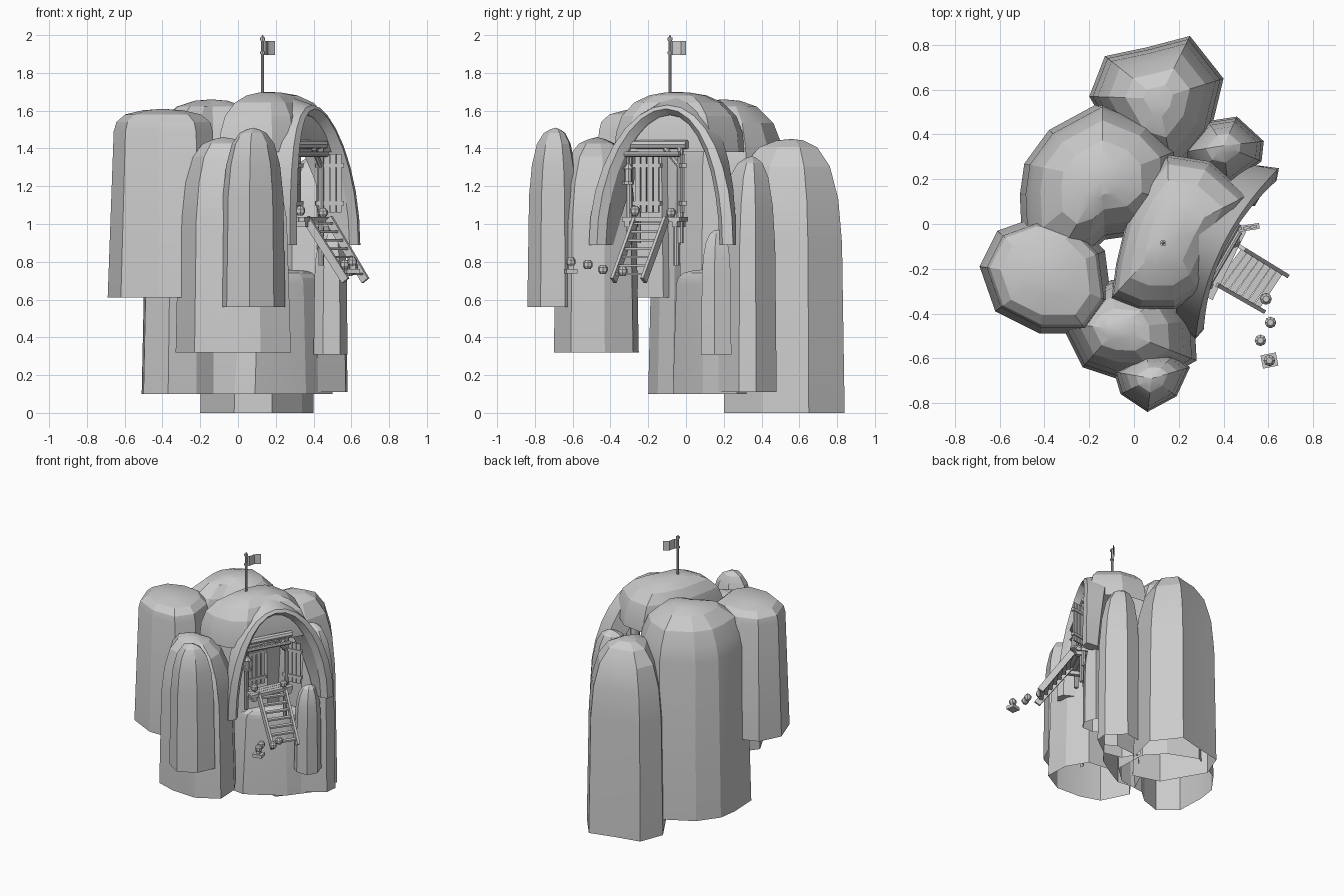
import bpy, bmesh, math
from mathutils import Vector, Matrix

if "Cube" in bpy.data.objects:
    bpy.data.objects.remove(bpy.data.objects["Cube"])

grey = bpy.data.materials.new("stone grey")
grey.diffuse_color = (0.6, 0.6, 0.6, 1)
grey.use_nodes = True
grey.node_tree.nodes["Principled BSDF"].inputs["Base Color"].default_value = grey.diffuse_color

# Cave frame: U runs along the arch opening, N points out of it
U = Vector((0.44, 0.90, 0)).normalized()
N = Vector((U.y, -U.x, 0))
Z = Vector((0, 0, 1))


def finish(name, bm, angle=30):
    bmesh.ops.recalc_face_normals(bm, faces=bm.faces)
    me = bpy.data.meshes.new(name)
    bm.to_mesh(me)
    bm.free()
    ob = bpy.data.objects.new(name, me)
    bpy.context.collection.objects.link(ob)
    me.materials.append(grey)
    bpy.ops.object.select_all(action='DESELECT')
    ob.select_set(True)
    bpy.context.view_layer.objects.active = ob
    bpy.ops.object.shade_smooth_by_angle(angle=math.radians(angle))
    return ob


def bridge(bm, rings, closed=True):
    for a, b in zip(rings, rings[1:]):
        n = len(a)
        for i in range(n if closed else n - 1):
            j = (i + 1) % n
            bm.faces.new((a[i], a[j], b[j], b[i]))


def rock(name, foot, z0, z1, peak, profile):
    """Open-bottomed boulder: footprint shrinks towards the peak along a profile."""
    bm = bmesh.new()
    rings = []
    c0 = Vector((sum(p[0] for p in foot), sum(p[1] for p in foot))) / len(foot)
    for s, t in profile:
        c = c0.lerp(Vector(peak), 1 - s)
        rings.append([bm.verts.new((c.x + (x - c0.x) * s, c.y + (y - c0.y) * s,
                                    z0 + (z1 - z0) * t)) for x, y in foot])
    bridge(bm, rings)
    top = bm.verts.new((peak[0], peak[1], z1))
    r = rings[-1]
    for i in range(len(r)):
        bm.faces.new((r[i], r[(i + 1) % len(r)], top))
    return finish(name, bm, 18)


def box(bm, c, size, ax=U, up=Z):
    ax = ax.normalized()
    side = up.cross(ax).normalized()
    m = Matrix((ax, side, ax.cross(side))).transposed().to_4x4()
    m.translation = c
    bmesh.ops.create_cube(bm, size=1, matrix=m @ Matrix.Diagonal((*size, 1)))


def rod(bm, a, b, r, n=8, r2=None):
    a, b = Vector(a), Vector(b)
    m = (b - a).to_track_quat('Z', 'Y').to_matrix().to_4x4()
    m.translation = (a + b) / 2
    bmesh.ops.create_cone(bm, cap_ends=True, segments=n, radius1=r,
                          radius2=r if r2 is None else r2, depth=(b - a).length, matrix=m)


# Boulders
DOME = [(1, 0), (.93, .78), (.87, .85), (.75, .92), (.5, .975), (.25, .995)]
TALL = [(1, 0), (.95, .62), (.88, .78), (.72, .9), (.48, .97), (.22, .995)]
FLAT = [(1, 0), (.89, .88), (.84, .93), (.68, .97), (.36, .992)]
SPIRE = [(1, 0), (.94, .62), (.84, .79), (.66, .91), (.42, .97), (.2, .99)]
CAP = [(1, 0), (.97, .33), (.88, .6), (.68, .82), (.44, .94), (.2, .985)]
rock("back_boulder", [(-.20, .57), (-.13, .75), (.06, .79), (.25, .84), (.40, .65), (.34, .40),
                      (.18, .20), (-.02, .26)], 0, 1.45, (.11, .56), TALL)
rock("left_boulder", [(-.51, .13), (-.49, .27), (-.38, .42), (-.14, .55), (.08, .46), (.20, .33),
                      (.21, .08), (.08, -.04), (-.13, -.07), (-.22, -.15), (-.37, -.20), (-.50, -.09)],
     .1, 1.66, (-.14, .20), DOME)
rock("left_front_boulder", [(-.69, -.19), (-.61, -.03), (-.44, .03), (-.26, .01), (-.13, -.12),
                            (-.10, -.35), (-.20, -.49), (-.42, -.49), (-.62, -.39)],
     .61, 1.61, (-.40, -.23), FLAT)
rock("front_boulder", [(-.33, -.44), (-.23, -.64), (-.08, -.69), (.12, -.70), (.28, -.61),
                       (.27, -.43), (.18, -.28), (-.10, -.25), (-.24, -.32)],
     .32, 1.46, (-.08, -.47), SPIRE)
rock("front_spire", [(-.09, -.66), (-.06, -.76), (.06, -.84), (.19, -.77), (.25, -.64),
                     (.18, -.58), (.05, -.57)], .56, 1.51, (.08, -.69), SPIRE)
rock("right_spire", [(.21, .32), (.33, .46), (.46, .48), (.58, .37), (.57, .28), (.42, .17),
                     (.28, .20)], .11, 1.36, (.40, .35), SPIRE)
rock("right_buttress", [(.40, .12), (.46, .24), (.55, .24), (.58, .15), (.54, .08), (.45, .08)],
     .31, .97, (.50, .17), TALL)
rock("cave_base", [(-.05, -.05), (.09, -.07), (.22, 0), (.36, .09), (.50, .27), (.42, .32),
                   (.22, .30), (.02, .10)], .1, .76, (.24, .10), FLAT)

# Cave roof: wide faceted cap, open below
rock("cave_roof", [(-.10, -.33), (-.08, -.18), (-.03, .03), (.06, .20), (.15, .31), (.34, .28),
                   (.51, .13), (.40, -.07), (.29, -.31), (.18, -.38), (.02, -.38)],
     1.38, 1.7, (.16, -.05), CAP)

# Entrance arch: funnel-shaped band leaning back towards the roof
bm = bmesh.new()
base = Vector((.425, -.115, .89))
rings = []
for i in range(17):
    a = math.pi * i / 16
    s, c = math.sin(a), math.cos(a)
    row = []
    for half, high, depth in [(.425, .74, 0), (.395, .79, -.09 - .06 * s),
                              (.33 - .08 * s, .66, -.12 - .08 * s),
                              (.335 - .01 * s, .69, -.02), (.37, .72, .015)]:
        lean = depth - .075 * s * s + .04
        row.append(bm.verts.new(base + U * half * c + N * lean + Z * high * s))
    rings.append(row)
bridge(bm, rings)
bm.faces.new(rings[0])
bm.faces.new(rings[-1])
finish("entrance_arch", bm, 20)

# Doorway: posts, lintels and braces
bm = bmesh.new()
left, right = Vector((.28, -.30, 0)), Vector((.44, -.03, 0))
for p in (left, right):
    rod(bm, p + Z * .9, p + Z * 1.42, .016)
rod(bm, left - U * .04 + Z * 1.42, right + U * .04 + Z * 1.42, .024)
rod(bm, left - U * .01 + N * .03 + Z * 1.37, right + U * .01 + N * .03 + Z * 1.37, .014)
rod(bm, right + Z * 1.30, right - U * .09 + Z * 1.40, .014)
rod(bm, (.44, -.05, .78), (.44, -.05, 1.06), .015)
rod(bm, (.25, -.25, .9), (.25, -.25, 1.1), .012)
finish("door_frame", bm)

# Two open slatted doors
for name, a, b in [("left_door", (.27, -.27), (.33, -.14)), ("right_door", (.42, -.03), (.55, -.01))]:
    bm = bmesh.new()
    a, b = Vector((*a, 0)), Vector((*b, 0))
    d = (b - a).normalized()
    for i in range(4):
        box(bm, a.lerp(b, (i + .5) / 4) + Z * 1.215, (.029, .012, .31), d)
    for z in (1.11, 1.31):
        box(bm, (a + b) / 2 + Z * z, ((b - a).length + .02, .026, .022), d)
    finish(name, bm)

# Porch platform of planks
bm = bmesh.new()
for i in range(3):
    box(bm, Vector((.38, -.165, 1.025)) + N * (i - 1) * .035, (.34, .032, .025))
for s in (-1, 1):
    box(bm, Vector((.38, -.165, 1.0)) + U * .14 * s, (.03, .10, .03))
finish("porch", bm)

# Stairway
bm = bmesh.new()
railA = (Vector((.36, -.265, 1.03)), Vector((.57, -.385, .70)))
railB = (Vector((.48, -.105, 1.03)), Vector((.675, -.225, .70)))
for a, b in (railA, railB):
    box(bm, (a + b) / 2, ((b - a).length, .018, .045), b - a)
for i in range(7):
    t = (i + .6) / 7.4
    a, b = railA[0].lerp(railA[1], t), railB[0].lerp(railB[1], t)
    box(bm, (a + b) / 2, ((b - a).length, .030, .012), b - a)
finish("stairway", bm)

# Flag on a pole
bm = bmesh.new()
pole = Vector((.13, -.085, 0))
rod(bm, pole + Z * 1.66, pole + Z * 1.98, .008)
rod(bm, pole + Z * 1.97, pole + Z * 2.0, .012, 8, .003)
for z in (1.90, 1.975):
    rod(bm, pole + Z * z, pole + Z * (z + .012), .014)
finish("flagpole", bm)
bm = bmesh.new()
d, w = Vector((.06, .09, 0)), Vector((.82, -.57, 0))
rows = [[bm.verts.new(pole + d * (i / 5) + w * .008 * math.sin(i * 1.5) + Z * z) for i in range(6)]
        for z in (1.895, 1.97)]
bridge(bm, rows, closed=False)
finish("flag", bm)

# Hanging lantern by the left door
bm = bmesh.new()
p = Vector((.295, -.305, 0))
rod(bm, p + Z * 1.21, p + Z * 1.225, .030)
rod(bm, p + Z * 1.225, p + Z * 1.29, .020)
rod(bm, p + Z * 1.29, p + Z * 1.32, .032, 8, .008)
rod(bm, p + Z * 1.32, p + Z * 1.38, .005)
finish("lantern", bm)

# Round pots on the porch and beside the stair
for i, (x, y, z) in enumerate([(.33, -.27, 1.07), (.45, -.08, 1.06), (.59, -.335, .75),
                               (.61, -.44, .76), (.565, -.52, .785), (.605, -.61, .80)]):
    bm = bmesh.new()
    p = Vector((x, y, z))
    for z0, z1, r0, r1 in [(-.024, -.008, .015, .026), (-.008, .010, .026, .026),
                           (.010, .024, .026, .014)]:
        rod(bm, p + Z * z0, p + Z * z1, r0, 8, r1)
    finish("pot_%d" % (i + 1), bm)
bm = bmesh.new()
box(bm, Vector((.605, -.61, .75)), (.07, .06, .025), Vector((1, .2, 0)))
box(bm, Vector((.605, -.61, .77)), (.03, .03, .03), Vector((1, .2, 0)))
finish("pot_stand", bm)
